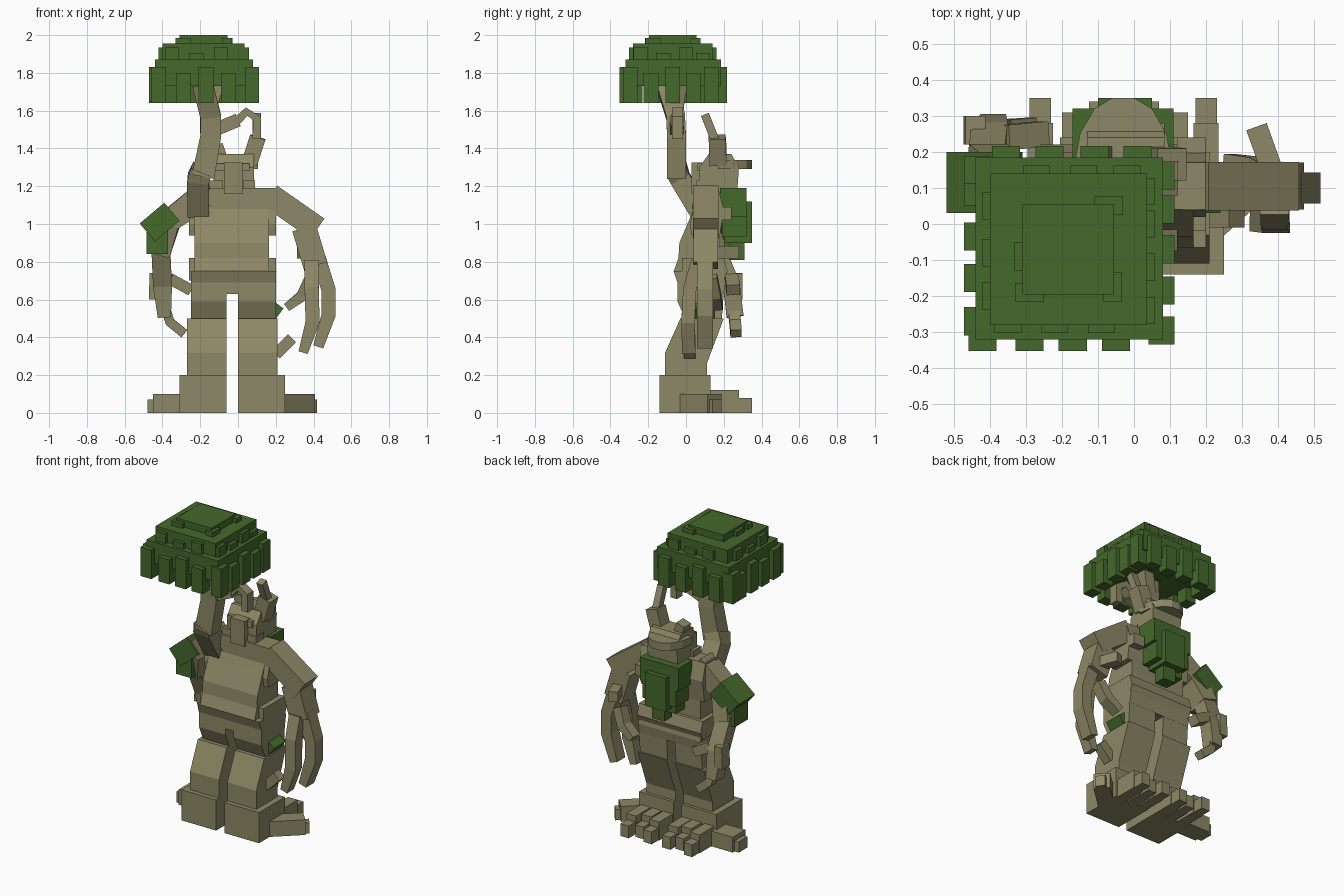
import bpy, bmesh, math
from mathutils import Vector

cube = bpy.data.objects.get("Cube")
if cube:
    bpy.data.objects.remove(cube, do_unlink=True)


def material(name, rgb):
    m = bpy.data.materials.new(name)
    m.use_nodes = True
    m.diffuse_color = (*rgb, 1)
    bsdf = next(n for n in m.node_tree.nodes if n.type == 'BSDF_PRINCIPLED')
    bsdf.inputs["Base Color"].default_value = (*rgb, 1)
    return m


BARK = material("bark", (0.270, 0.248, 0.135))
LEAF = material("leaf_green", (0.060, 0.140, 0.025))


def finish(name, bm, mat):
    bmesh.ops.recalc_face_normals(bm, faces=bm.faces)
    me = bpy.data.meshes.new(name)
    bm.to_mesh(me)
    bm.free()
    me.materials.append(mat)
    ob = bpy.data.objects.new(name, me)
    bpy.context.collection.objects.link(ob)
    return ob


def add_box(bm, x0, x1, y0, y1, z0, z1):
    vs = bmesh.ops.create_cube(bm, size=1)["verts"]
    for v in vs:
        v.co = (x0 + (v.co.x + .5) * (x1 - x0), y0 + (v.co.y + .5) * (y1 - y0),
                z0 + (v.co.z + .5) * (z1 - z0))


def boxes(name, mat, *extents):
    bm = bmesh.new()
    for e in extents:
        add_box(bm, *e)
    return finish(name, bm, mat)


def extrude_outline(name, points, offset, mat=BARK):
    """Extrude a closed 3D outline by an offset vector."""
    bm = bmesh.new()
    f = bm.faces.new([bm.verts.new(p) for p in points])
    r = bmesh.ops.extrude_face_region(bm, geom=[f])
    bmesh.ops.translate(bm, vec=Vector(offset),
                        verts=[g for g in r["geom"] if isinstance(g, bmesh.types.BMVert)])
    bm.faces.ensure_lookup_table()
    return finish(name, bm, mat)


def prism(name, x0, x1, profile):
    """Extrude a (y, z) outline from x0 to x1."""
    return extrude_outline(name, [(x0, y, z) for y, z in profile], (x1 - x0, 0, 0))


def limb(name, points, widths, depth, mat=BARK, ref=(0, 1, 0)):
    """Sweep a square section along a bent path."""
    bm = bmesh.new()
    pts = [Vector(p) for p in points]
    if not isinstance(widths, (list, tuple)):
        widths = [widths] * len(pts)
    rings = []
    for i, p in enumerate(pts):
        t = (pts[min(i + 1, len(pts) - 1)] - pts[max(i - 1, 0)]).normalized()
        s = t.cross(Vector(ref)).normalized()
        u = s.cross(t)
        rings.append([bm.verts.new(p + s * a * widths[i] / 2 + u * b * depth / 2)
                      for a, b in ((-1, -1), (1, -1), (1, 1), (-1, 1))])
    for a, b in zip(rings, rings[1:]):
        for k in range(4):
            bm.faces.new((a[k], a[(k + 1) % 4], b[(k + 1) % 4], b[k]))
    bm.faces.new(rings[0])
    bm.faces.new(rings[-1])
    return finish(name, bm, mat)


# Feet, legs and hips
LEG = [(-.11, .2), (-.11, .32), (-.03, .5), (.2, .5), (.11, .26), (.11, .2)]
HIP = [(-.005, .5), (-.045, .59), (-.045, .64), (.2, .64), (.19, .5)]
for side, fx0, fx1, lx0, lx1, hx0, hx1 in (
        ("right", -.31, -.06, -.27, -.06, -.25, -.06),
        ("left", 0, .25, 0, .21, 0, .2)):
    boxes(side + "_foot", BARK, (fx0, fx1, -.14, .13, 0, .2))
    prism(side + "_leg", lx0, lx1, LEG)
    prism(side + "_hip", hx0, hx1, HIP)

# Root toes behind and beside the feet
for i, (x, end) in enumerate(((-.26, .35), (-.17, .31), (-.095, .34),
                              (.04, .34), (.12, .31), (.20, .35))):
    boxes("toe_%d" % i, BARK, (x - .035, x + .035, .1, end - .07, 0, .12),
          (x - .03, x + .03, end - .1, end, 0, .08))
limb("left_side_root", [(.2, -.01, .05), (.375, .15, .05)], .1, .1, ref=(0, 0, 1))
limb("left_side_root_tip", [(.36, .135, .035), (.4, .165, .035)], .06, .07, ref=(0, 0, 1))
boxes("right_side_root", BARK, (-.45, -.25, .03, .16, 0, .1),
      (-.48, -.44, .05, .14, 0, .07))

# Torso
prism("pelvis", -.25, .2, [(-.045, .63), (-.045, .69), (-.065, .75), (.2, .75),
                           (.21, .69), (.2, .63)])
prism("belly_band", -.26, .2, [(-.02, .7), (-.02, .82), (.2, .82), (.22, .75), (.2, .7)])
prism("belly", -.23, .165, [(-.065, .75), (-.04, .82), (-.035, .9), (.02, 1.03),
                            (.04, 1.08), (.18, 1.08), (.18, .75)])
prism("chest", -.26, .2, [(.03, .94), (.02, 1.0), (.04, 1.08), (.04, 1.19),
                          (.17, 1.19), (.2, 1.08), (.18, .94)])
boxes("back_stub", BARK, (.12, .2, .15, .24, 1.02, 1.09))

# Head
prism("head", -.13, .085, [(.07, 1.15), (.07, 1.3), (.12, 1.37), (.24, 1.37),
                           (.28, 1.3), (.27, 1.15)])
boxes("brow_and_cheeks", BARK, (-.15, -.08, .055, .14, 1.16, 1.23),
      (.03, .09, .055, .14, 1.16, 1.23), (-.12, .06, .06, .1, 1.28, 1.32))
boxes("nose", BARK, (-.075, .025, .03, .1, 1.16, 1.325))
# Curved rim around the back of the head
RIM = [(-.165, .17), (-.15, .25), (-.11, .32), (-.06, .35), (0, .35),
       (.05, .32), (.09, .25), (.105, .17)]
extrude_outline("head_rim", [(x, y, 1.29) for x, y in RIM], (0, 0, .05))
limb("left_horn", [(.06, .17, 1.32), (.105, .165, 1.46)], .085, .09)
limb("left_horn_tip", [(.10, .16, 1.43), (.10, .10, 1.58)], .045, .045)
limb("right_horn", [(-.08, .18, 1.33), (-.11, .18, 1.42)], .06, .07)

# Foliage down the back
boxes("back_foliage", LEAF, (-.17, .11, .18, .32, 1.04, 1.19),
      (-.15, .09, .19, .32, .93, 1.08), (-.10, .05, .2, .35, .9, 1.12),
      (-.06, .03, .23, .31, .81, .95), (-.13, -.07, .2, .29, .87, 1.0))

# Raised right trunk and its branches
limb("raised_trunk_base", [(-.21, .075, 1.06), (-.21, -.03, 1.24), (-.19, -.05, 1.29)],
     .115, .11)
limb("raised_trunk", [(-.185, -.05, 1.25), (-.145, -.05, 1.46), (-.145, -.055, 1.57),
                      (-.19, -.11, 1.75)], [.12, .11, .11, .11], .1)
limb("trunk_fork", [(-.15, -.05, 1.6), (-.11, -.03, 1.75)], .07, .07)
limb("trunk_branch", [(-.12, -.05, 1.5), (0, -.045, 1.55)], .07, .07)
limb("trunk_twig", [(-.01, -.045, 1.54), (.045, -.045, 1.595), (.10, -.045, 1.56),
                    (.10, -.045, 1.45)], .045, .06)

# Lowered right arm with leafy shoulder
limb("right_upper_arm", [(-.18, .1, 1.15), (-.36, .11, 1.02), (-.41, .16, .85)],
     [.15, .12, .11], .13)
limb("right_forearm", [(-.41, .15, .9), (-.40, .24, .68), (-.39, .26, .51)],
     [.1, .1, .07], .09)
limb("right_finger", [(-.385, .25, .56), (-.36, .26, .48), (-.285, .265, .42)], .05, .06)
limb("right_thumb", [(-.36, .24, .71), (-.25, .25, .65)], .06, .07)
limb("right_outer_finger", [(-.44, .26, .74), (-.445, .26, .6)], .055, .08)
limb("right_shoulder_leaves", [(-.48, .115, .955), (-.35, .115, 1.065)], .125, .17, LEAF)
boxes("right_elbow_leaves", LEAF, (-.485, -.37, .05, .19, .84, .99))

# Lowered left arm and curved fingers
limb("left_upper_arm", [(.17, .105, 1.15), (.42, .105, .975)], .13, .135)
limb("left_forearm", [(.35, .105, .98), (.41, .105, .78)], .13, .13)
limb("left_elbow_stub", [(.39, .13, .85), (.34, .27, .85)], .06, .065, ref=(0, 0, 1))
limb("left_outer_finger", [(.425, .1, .82), (.48, .1, .65), (.48, .1, .52),
                           (.425, .1, .35)], [.08, .075, .075, .055], .085)
limb("left_inner_finger", [(.39, .06, .8), (.39, .02, .66), (.395, .01, .48),
                           (.345, .015, .32)], [.08, .075, .075, .05], .07)
limb("left_thumb", [(.385, .13, .72), (.34, .15, .62), (.26, .16, .56)],
     [.06, .06, .045], .07)

# Small growths on the left hip
limb("hip_leaves", [(.165, .09, .565), (.22, .09, .525)], .07, .12, LEAF)
limb("leg_twig", [(.2, .02, .31), (.285, .02, .395)], .06, .06)


# Canopy: stacked tiers with leaf blocks, staggered around the four sides
def canopy_tier(name, x0, x1, y0, y1, z0, z1, fringe, out, deep, w, fz0, fz1):
    bm = bmesh.new()
    add_box(bm, x0, x1, y0, y1, z0, z1)
    front, back, left, right = fringe
    for i, cx in enumerate(front):
        add_box(bm, cx - w / 2, cx + w / 2, y0 - out, y0 + deep, fz0, fz1 - .03 * (i % 2))
    for i, cx in enumerate(back):
        add_box(bm, cx - w / 2, cx + w / 2, y1 - deep, y1 + out, fz0, fz1 - .03 * (i % 2))
    for i, cy in enumerate(left):
        add_box(bm, x0 - out, x0 + deep, cy - w / 2, cy + w / 2, fz0, fz1 - .03 * (i % 2))
    for i, cy in enumerate(right):
        add_box(bm, x1 - deep, x1 + out, cy - w / 2, cy + w / 2, fz0, fz1 - .03 * (i % 2))
    finish(name, bm, LEAF)


canopy_tier("canopy_lower", -.44, .08, -.32, .185, 1.73, 1.87,
            ((-.42, -.29, -.17, -.05), (.01, -.11, -.235, -.355),
             (-.27, -.15, -.035, .09, .15), (-.295, -.185, -.07, .04, .135)),
            .032, .04, .078, 1.64, 1.83)
canopy_tier("canopy_middle", -.4, .035, -.28, .14, 1.86, 1.955,
            ((-.35, -.22, -.09), (-.02, -.14, -.27),
             (-.2, -.08, .05), (-.24, -.12, .0, .09)),
            .022, .03, .075, 1.86, 1.935)
canopy_tier("canopy_upper", -.31, -.055, -.195, .055, 1.95, 2.0,
            ((-.29, -.14), (-.07, -.22), (-.09, .02), (-.175, -.01)),
            .022, .03, .08, 1.95, 1.985)
